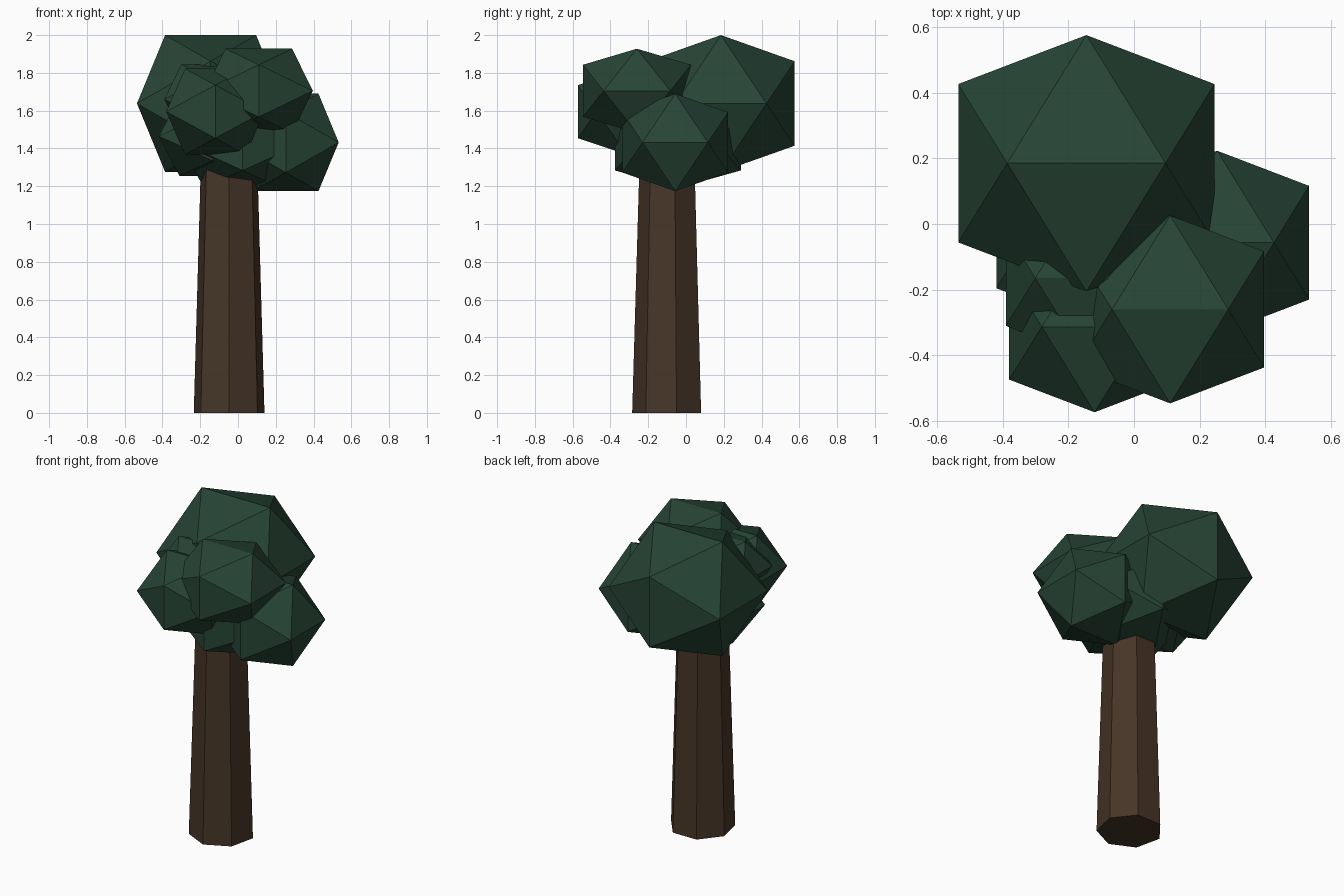
import bpy, bmesh, math

if "Cube" in bpy.data.objects:
    bpy.data.objects.remove(bpy.data.objects["Cube"])


def material(name, rgb):
    m = bpy.data.materials.new(name)
    m.diffuse_color = (*rgb, 1)
    m.use_nodes = True
    m.node_tree.nodes["Principled BSDF"].inputs["Base Color"].default_value = m.diffuse_color
    return m


green = material("leaf_green", (0.020, 0.058, 0.036))
brown = material("bark_brown", (0.062, 0.036, 0.020))


def finish(bm, name, mat):
    bmesh.ops.recalc_face_normals(bm, faces=bm.faces)
    me = bpy.data.meshes.new(name)
    bm.to_mesh(me)
    bm.free()
    me.materials.append(mat)
    ob = bpy.data.objects.new(name, me)
    bpy.context.collection.objects.link(ob)
    return ob


def leaf_clump(name, loc, half, half_z):
    """Icosahedron with its top edge along x, squashed in height."""
    bm = bmesh.new()
    a = 2 / (1 + math.sqrt(5))
    for s in (-1, 1):
        for t in (-a, a):
            for co in ((t, 0, s), (0, s, t), (s, t, 0)):
                bm.verts.new(co)
    bmesh.ops.convex_hull(bm, input=bm.verts[:])
    ob = finish(bm, name, green)
    ob.location = loc
    ob.scale = (half, half, half_z)


# trunk: tapered seven-sided column with a corner facing front
bm = bmesh.new()
bmesh.ops.create_cone(bm, cap_ends=True, segments=7, radius1=0.192,
                      radius2=0.151, depth=1.4)
first = min(bm.verts, key=lambda v: (round(v.co.z, 3), math.atan2(v.co.y, v.co.x)))
turn = -math.pi / 2 - math.atan2(first.co.y, first.co.x)
trunk = finish(bm, "trunk", brown)
trunk.location = (-0.047, -0.093, 0.7)
trunk.rotation_euler.z = turn

# foliage: centre, horizontal half size, vertical half size
clumps = [
    ("back_top_foliage", (-0.145, 0.185, 1.638), 0.390, 0.362),
    ("front_top_foliage", (0.110, -0.260, 1.705), 0.286, 0.223),
    ("right_foliage", (0.253, -0.057, 1.432), 0.280, 0.258),
    ("front_left_foliage", (-0.120, -0.313, 1.595), 0.260, 0.227),
    ("left_upper_foliage", (-0.155, -0.165, 1.660), 0.235, 0.185),
    ("left_lower_foliage", (-0.135, -0.020, 1.465), 0.284, 0.210),
    ("centre_foliage", (0.025, -0.043, 1.435), 0.333, 0.245),
]
for c in clumps:
    leaf_clump(*c)
